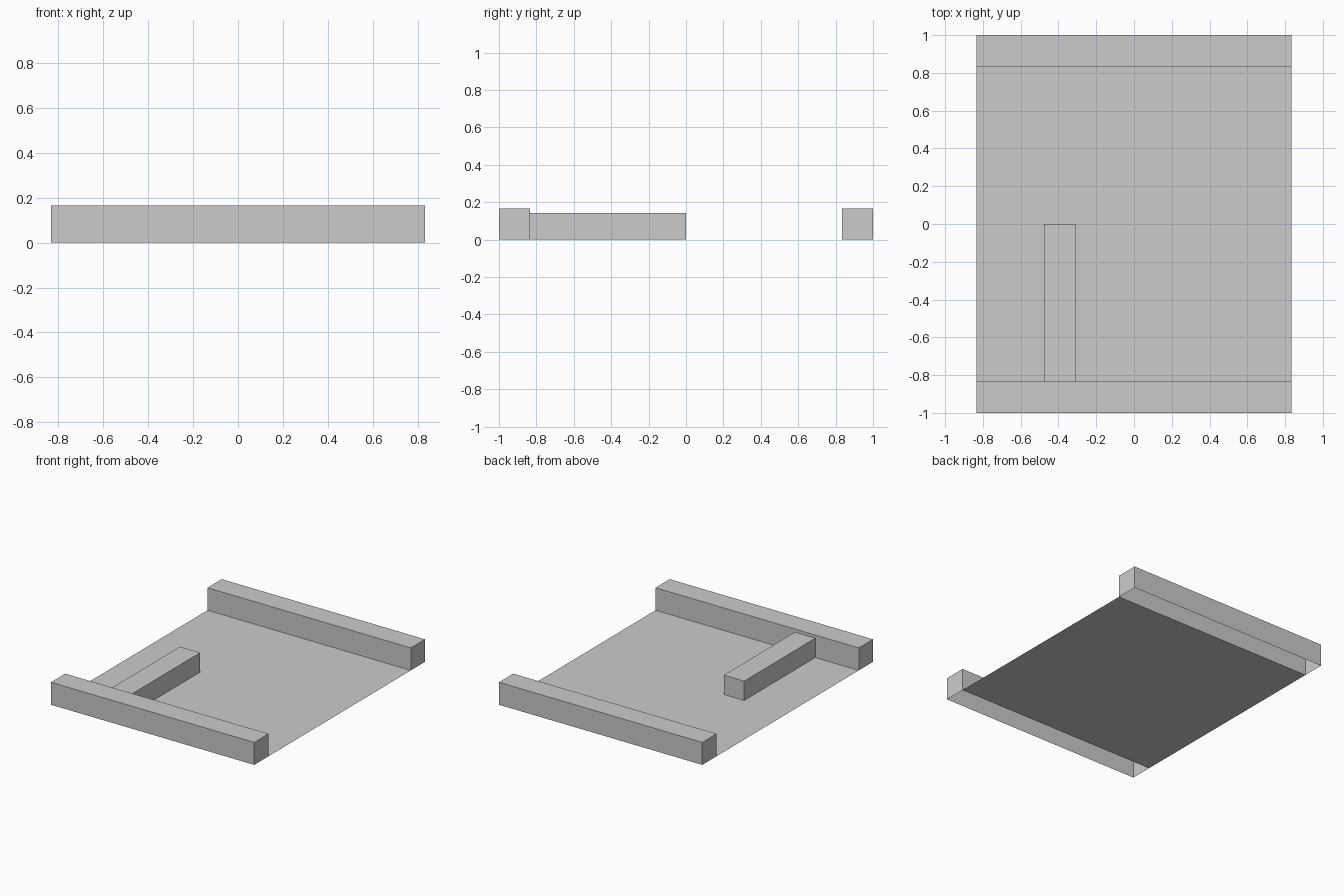
import bpy, bmesh

if "Cube" in bpy.data.objects:
    bpy.data.objects.remove(bpy.data.objects["Cube"])


def make_object(name, bm):
    mesh = bpy.data.meshes.new(name)
    bm.to_mesh(mesh)
    bm.free()
    obj = bpy.data.objects.new(name, mesh)
    bpy.context.collection.objects.link(obj)
    return obj


def open_box(name, x0, x1, y0, y1, height):
    """Flat-faced box standing on z = 0 with an open underside."""
    bm = bmesh.new()
    bmesh.ops.create_cube(bm, size=1)
    for v in bm.verts:
        v.co.x = x1 if v.co.x > 0 else x0
        v.co.y = y1 if v.co.y > 0 else y0
        v.co.z = height if v.co.z > 0 else 0
    bm.normal_update()
    bottom = [f for f in bm.faces if f.normal.z < -0.5]
    bmesh.ops.delete(bm, geom=bottom, context='FACES_ONLY')
    return make_object(name, bm)


HALF = 0.8333   # half size of the floor
WALL = 0.1667   # wall height

# Thin square floor
bm = bmesh.new()
bmesh.ops.create_grid(bm, x_segments=1, y_segments=1, size=HALF)
make_object("floor", bm)

# Outer walls along the front and back edges
open_box("front_wall", -HALF, HALF, -1, -HALF, WALL)
open_box("back_wall", -HALF, HALF, HALF, 1, WALL)

# Slightly lower barrier reaching from the front wall to the middle
open_box("barrier", -0.477, -0.31, -HALF, 0, 0.1435)
